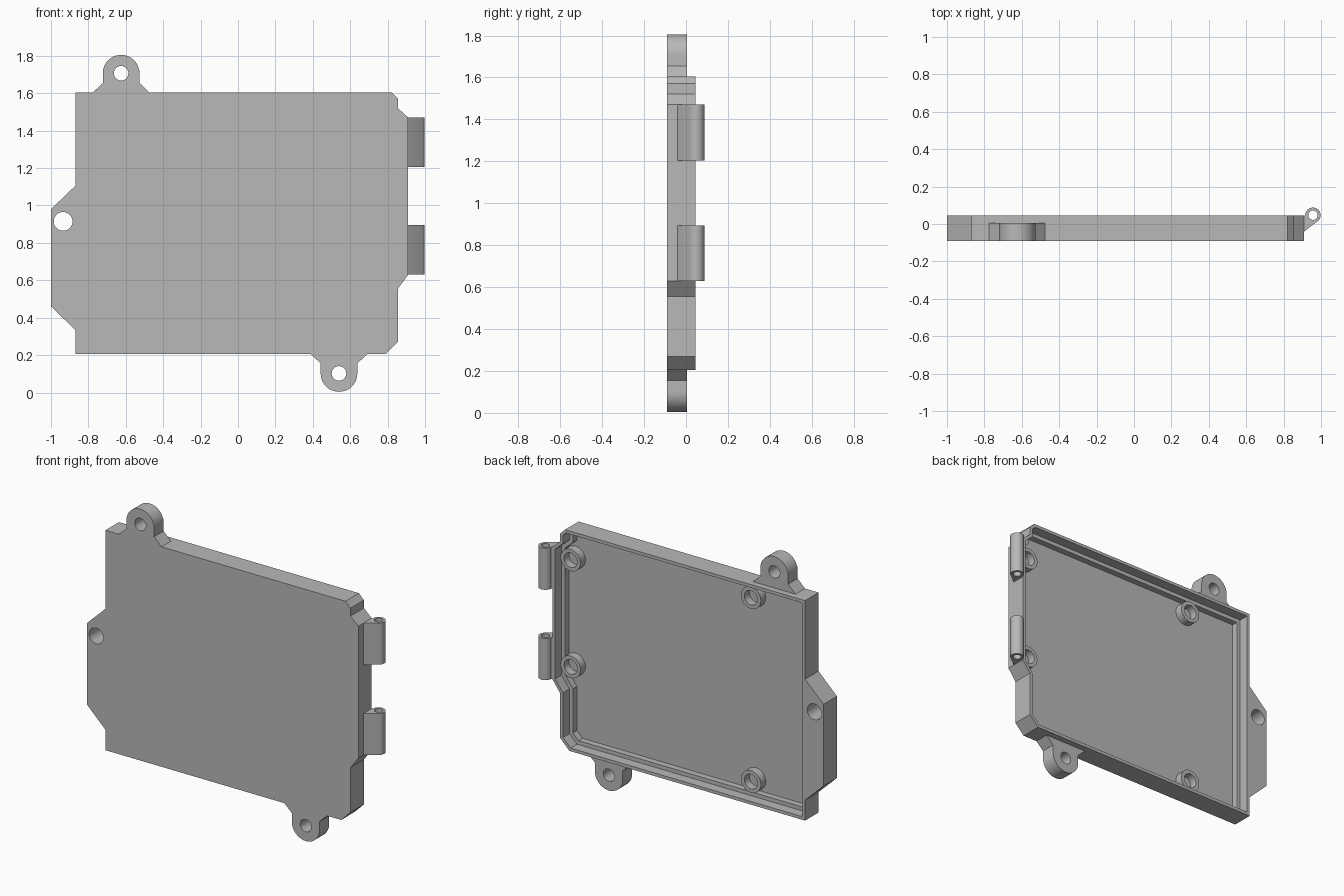
import bpy, bmesh, math
from mathutils import Vector

if "Cube" in bpy.data.objects:
    bpy.data.objects.remove(bpy.data.objects["Cube"], do_unlink=True)

grey = bpy.data.materials.new("plain grey")
grey.use_nodes = True
grey.diffuse_color = (0.48, 0.48, 0.48, 1)
grey.node_tree.nodes["Principled BSDF"].inputs["Base Color"].default_value = grey.diffuse_color

FRONT, BACK, LEDGE, FLOOR = -0.09, 0.045, -0.02, -0.06


def prism(name, pts, lo, hi, axis="y"):
    """Extrude an outline: (x, z) along y, or (x, y) along z."""
    bm = bmesh.new()
    place = (lambda p, d: (p[0], d, p[1])) if axis == "y" else (lambda p, d: (p[0], p[1], d))
    a = [bm.verts.new(place(p, lo)) for p in pts]
    b = [bm.verts.new(place(p, hi)) for p in pts]
    bm.faces.new(a)
    bm.faces.new(b[::-1])
    for i in range(len(pts)):
        j = (i + 1) % len(pts)
        bm.faces.new((a[i], b[i], b[j], a[j]))
    bmesh.ops.recalc_face_normals(bm, faces=bm.faces[:])
    mesh = bpy.data.meshes.new(name)
    bm.to_mesh(mesh)
    bm.free()
    mesh.materials.append(grey)
    obj = bpy.data.objects.new(name, mesh)
    bpy.context.collection.objects.link(obj)
    return obj


def arc(cx, cy, r, start=0, end=360, n=40):
    steps = n if end - start == 360 else n + 1
    angles = [math.radians(start + (end - start) * i / n) for i in range(steps)]
    return [(cx + r * math.cos(t), cy + r * math.sin(t)) for t in angles]


def inset(pts, d):
    """Offset a counter-clockwise outline inwards."""
    out = []
    for i, p in enumerate(pts):
        p = Vector(p)
        u = (p - Vector(pts[i - 1])).normalized()
        v = (Vector(pts[(i + 1) % len(pts)]) - p).normalized()
        n1, n2 = Vector((-u.y, u.x)), Vector((-v.y, v.x))
        out.append(p + (n1 + n2) * d / (1 + n1.dot(n2)))
    return out


def cut(obj, *cutters):
    for c in cutters:
        m = obj.modifiers.new("cut", "BOOLEAN")
        m.operation = "DIFFERENCE"
        m.solver = "EXACT"
        m.object = c
        bpy.context.view_layer.objects.active = obj
        bpy.ops.object.modifier_apply(modifier=m.name)
        bpy.data.objects.remove(c, do_unlink=True)
    return obj


def smooth(obj):
    bpy.ops.object.select_all(action="DESELECT")
    obj.select_set(True)
    bpy.context.view_layer.objects.active = obj
    bpy.ops.object.shade_smooth_by_angle(angle=math.radians(30))


# Tray with a stepped pocket open at the back, and a side tab with a hole
right_edge = [(-0.87, 0.205), (0.79, 0.205), (0.855, 0.27), (0.855, 0.555), (0.91, 0.63),
              (0.91, 1.47), (0.855, 1.52), (0.855, 1.57), (0.82, 1.605), (-0.87, 1.605)]
tab_edge = [(-0.87, 1.105), (-1, 0.98), (-1, 0.46), (-0.87, 0.335)]
tray = prism("tray", right_edge + tab_edge, FRONT, BACK)
cut(tray,
    prism("lip_cutter", inset(right_edge, 0.02), LEDGE, 0.2),
    prism("floor_cutter", inset(right_edge, 0.045), FLOOR, 0.1),
    prism("tab_hole_cutter", arc(-0.935, 0.915, 0.05), -0.3, 0.3))
smooth(tray)

# Mounting ears above and below
for name, x, z, s in (("upper_ear", -0.625, 1.707, 1), ("lower_ear", 0.54, 0.102, -1)):
    r, base = 0.098, 1.605 if s > 0 else 0.205
    half = [(x + px, z + s * (pz - z)) for px, pz in arc(0, z, r, 0, 180, 24)]
    pts = [(x + 0.15, base), (x + r, base + s * 0.05)] + half + [(x - r, base + s * 0.05), (x - 0.15, base)]
    ear = prism(name, pts, FRONT, 0.005)
    smooth(cut(ear, prism("ear_hole_cutter", arc(x, z, 0.039), -0.3, 0.3)))

# Ring-shaped standoffs on the pocket floor
for i, (x, z) in enumerate([(0.82, 1.39), (0.82, 0.71), (-0.45, 1.49), (-0.45, 0.32)]):
    boss = prism(f"standoff_{i + 1}", arc(x, z, 0.07), FLOOR - 0.005, -0.01)
    smooth(cut(boss, prism("boss_hole_cutter", arc(x, z, 0.046), -0.3, 0.3)))

# Hinge knuckles with a sloped arm
for name, lo, hi in (("upper_hinge", 1.205, 1.47), ("lower_hinge", 0.63, 0.895)):
    pts = [(0.905, -0.04), (0.91, -0.04)] + arc(0.957, 0.047, 0.041, -45, 180, 30) + [(0.905, 0.04)]
    hinge = prism(name, pts, lo, hi, "z")
    smooth(cut(hinge, prism("pin_cutter", arc(0.957, 0.047, 0.025), 0, 2, "z")))
